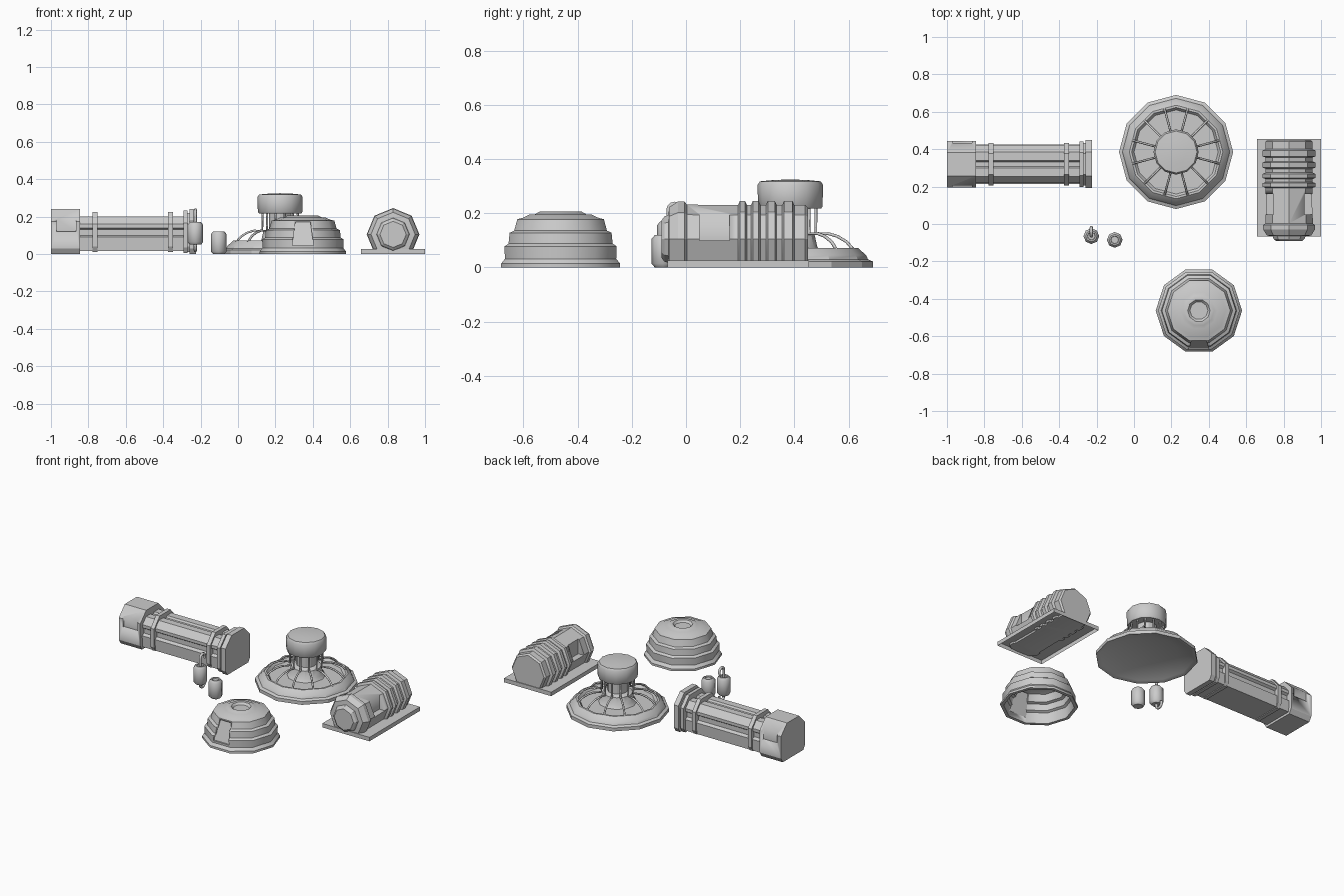
import bpy, bmesh
from math import sin, cos, pi, radians
from mathutils import Matrix

if "Cube" in bpy.data.objects:
    bpy.data.objects.remove(bpy.data.objects["Cube"])


def finish(name, bm, angle=25, loc=(0, 0, 0)):
    bmesh.ops.remove_doubles(bm, verts=bm.verts, dist=1e-5)
    bmesh.ops.recalc_face_normals(bm, faces=bm.faces)
    me = bpy.data.meshes.new(name)
    bm.to_mesh(me)
    bm.free()
    ob = bpy.data.objects.new(name, me)
    ob.location = loc
    bpy.context.collection.objects.link(ob)
    bpy.ops.object.select_all(action='DESELECT')
    ob.select_set(True)
    bpy.context.view_layer.objects.active = ob
    bpy.ops.object.shade_smooth_by_angle(angle=radians(angle))
    return ob


def lathe(name, prof, n, loc, angle=25, along_y=False, floor=None):
    """Revolve (radius, height) points; heights run along z or y."""
    bm = bmesh.new()
    rings = []
    for r, h in prof:
        ring = []
        for i in range(n):
            c, s = r * cos(2 * pi * i / n), r * sin(2 * pi * i / n)
            ring.append(bm.verts.new((c, h, s) if along_y else (c, s, h)))
        rings.append(ring)
    for a, b in zip(rings, rings[1:]):
        for i in range(n):
            j = (i + 1) % n
            bm.faces.new((a[i], a[j], b[j], b[i]))
    bmesh.ops.remove_doubles(bm, verts=bm.verts, dist=1e-5)
    if floor is not None:
        geom = bm.verts[:] + bm.edges[:] + bm.faces[:]
        bmesh.ops.bisect_plane(bm, geom=geom, plane_co=(0, 0, floor),
                               plane_no=(0, 0, -1), clear_outer=True)
        bmesh.ops.holes_fill(bm, edges=bm.edges, sides=0)
    return finish(name, bm, angle, loc)


def prism(name, half, x0, x1, y, angle=25):
    """Extrude a section, mirrored from (half_width, z) points, along x."""
    sec = half + [(-w, z) for w, z in reversed(half) if w > 0]
    bm = bmesh.new()
    a = [bm.verts.new((x0, y + w, z)) for w, z in sec]
    b = [bm.verts.new((x1, y + w, z)) for w, z in sec]
    for i in range(len(sec)):
        j = (i + 1) % len(sec)
        bm.faces.new((a[i], a[j], b[j], b[i]))
    bm.faces.new(a)
    bm.faces.new(b)
    return finish(name, bm, angle)


def box(name, lo, hi, taper=0.0, open_bottom=False):
    bm = bmesh.new()
    size = [h - l for l, h in zip(lo, hi)]
    mid = [(h + l) / 2 for l, h in zip(lo, hi)]
    bmesh.ops.create_cube(bm, size=1, matrix=Matrix.Translation(mid) @ Matrix.Diagonal((*size, 1)))
    bm.normal_update()
    for v in bm.verts:
        if v.co.z > mid[2]:
            v.co.x = mid[0] + (v.co.x - mid[0]) * (1 - taper)
    if open_bottom:
        bmesh.ops.delete(bm, geom=[f for f in bm.faces if f.normal.z < -0.9], context='FACES_ONLY')
    return finish(name, bm)


def cut(ob, cutter):
    m = ob.modifiers.new("cut", 'BOOLEAN')
    m.operation, m.object, m.solver = 'DIFFERENCE', cutter, 'EXACT'
    cutter.hide_render = True
    bpy.context.view_layer.objects.active = ob
    bpy.ops.object.modifier_apply(modifier=m.name)
    bpy.data.objects.remove(cutter)


def tube(name, paths, radius):
    cu = bpy.data.curves.new(name, 'CURVE')
    cu.dimensions = '3D'
    cu.bevel_depth, cu.bevel_resolution, cu.use_fill_caps = radius, 1, True
    for path in paths:
        sp = cu.splines.new('POLY')
        sp.points.add(len(path) - 1)
        for p, co in zip(sp.points, path):
            p.co = (*co, 1)
    ob = bpy.data.objects.new(name, cu)
    bpy.context.collection.objects.link(ob)
    bpy.ops.object.select_all(action='DESELECT')
    ob.select_set(True)
    bpy.context.view_layer.objects.active = ob
    bpy.ops.object.convert(target='MESH')


# Long corridor module: grooved body, rings, end plates, head block
Y = 0.32
prism("corridor_body", [(0.1, 0.015), (0.105, 0.09), (0.085, 0.1), (0.085, 0.13), (0.1, 0.14),
      (0.1, 0.16), (0.065, 0.2), (0.02, 0.2), (0.012, 0.188), (0, 0.188)], -0.86, -0.25, Y)


def house(w, z0, z1):
    return [(w * 0.85, z0), (w, z0 + 0.03), (w, z1 - 0.065), (w * 0.5, z1)]


for i, x in enumerate((-0.765, -0.36)):
    prism(f"corridor_ring_{i}", house(0.113, 0.01, 0.225), x - 0.013, x + 0.013, Y)
prism("corridor_inner_plate", house(0.122, 0.005, 0.232), -0.292, -0.27, Y)
prism("corridor_neck", house(0.113, 0.01, 0.22), -0.27, -0.258, Y)
prism("corridor_end_plate", house(0.128, 0, 0.242), -0.258, -0.225, Y)
head = prism("corridor_head", house(0.125, 0, 0.24), -1.0, -0.845, Y)
for s in (-1, 1):
    yc = Y + s * 0.125
    cut(head, box("window_cutter", (-0.97, yc - 0.012, 0.12), (-0.865, yc + 0.012, 0.19)))

# Round dish with ribs and raised cap
C = (0.225, 0.385, 0)
lathe("dish_base", [(0, 0.04), (0.19, 0.04), (0.28, 0.008), (0.3, 0), (0.305, 0), (0.305, 0.022),
      (0.287, 0.03), (0.28, 0.045), (0.25, 0.072), (0.238, 0.072), (0.225, 0.055), (0.115, 0.055),
      (0.1, 0.075), (0.09, 0.12), (0.06, 0.13), (0.06, 0.23), (0, 0.23)], 12, C)
rib = [(0.242, 0.065), (0.215, 0.095), (0.18, 0.115), (0.145, 0.125), (0.098, 0.125), (0.098, 0.225)]
tube("dish_ribs", [[(C[0] + r * cos(a), C[1] + r * sin(a), z) for r, z in rib]
                   for a in [radians(15 + 30 * k) for k in range(12)]], 0.006)
lathe("dish_cap", [(0, 0.217), (0.113, 0.217), (0.119, 0.224), (0.121, 0.305), (0.112, 0.318),
      (0.06, 0.323), (0, 0.325)], 12, C, 40)

# Hollow stepped dome with recessed doorway
D = (0.347, -0.463, 0)
outer = [(0.231, 0), (0.231, 0.014), (0.216, 0.032), (0.218, 0.078), (0.202, 0.088), (0.198, 0.128),
         (0.18, 0.136), (0.168, 0.178), (0.145, 0.184), (0.12, 0.196), (0.1, 0.196), (0.082, 0.206),
         (0.06, 0.206), (0.048, 0.193), (0, 0.193)]
inner = [(0, 0.18), (0.11, 0.18), (0.152, 0.168), (0.168, 0.124), (0.186, 0.118), (0.19, 0.078),
         (0.205, 0.07), (0.21, 0), (0.231, 0)]
dome = lathe("dome_shell", outer + inner, 10, D, 37)
cut(dome, box("door_cutter", (0.29, -0.72, 0.045), (0.404, -0.59, 0.17), taper=0.3))
bm = bmesh.new()
ring = [bm.verts.new((D[0] + s * w, D[1] - r, z)) for r, z, w in
        ((0.197, 0.035, 0.064), (0.15, 0.178, 0.044)) for s in (-1, 1)]
bm.faces.new((ring[0], ring[1], ring[3], ring[2]))
bmesh.ops.solidify(bm, geom=bm.faces[:], thickness=0.008)
finish("dome_door_panel", bm)

# Ribbed generator on a base plate
box("generator_plate", (0.658, -0.068, 0), (1.0, 0.455, 0.026), open_bottom=True)
prof = [(0, -0.09), (0.07, -0.09), (0.083, -0.08), (0.088, -0.065), (0.118, -0.062),
        (0.138, -0.03), (0.138, -0.005), (0.127, 0.003)]
for a, b in ((0.192, 0.225), (0.24, 0.275), (0.295, 0.335), (0.355, 0.4)):
    prof += [(0.125, a), (0.141, a + 0.007), (0.141, b - 0.007), (0.125, b)]
prof += [(0.125, 0.44), (0.115, 0.45), (0, 0.45)]
gen = lathe("generator_body", prof, 8, (0.829, 0, 0.105), 25, True, floor=-0.09)
for s in (-1, 1):
    xc = 0.829 + s * 0.123
    cut(gen, box("vent_cutter", (xc - 0.04, 0.05, 0.1), (xc + 0.04, 0.16, 0.198)))

# Two small canisters, one with hooked pipes
can = [(0, 0), (0.03, 0), (0.042, 0.014), (0.042, 0.106), (0.03, 0.12), (0.022, 0.12),
       (0.02, 0.113), (0, 0.113)]
lathe("canister_low", can, 8, (-0.103, -0.085, 0), 50)
lathe("canister_high", can, 8, (-0.228, -0.065, 0.05), 50)


def hook(z0, z1, d):
    arc = [(-0.228, -0.042 - 0.023 * cos(t * pi / 6), z1 + d * 0.023 * sin(t * pi / 6)) for t in range(7)]
    return [(-0.228, -0.065, z0)] + arc + [(-0.228, -0.019, z1 - d * 0.012)]


tube("canister_pipes", [hook(0.16, 0.212, 1), hook(0.06, 0.042, -1)], 0.009)
